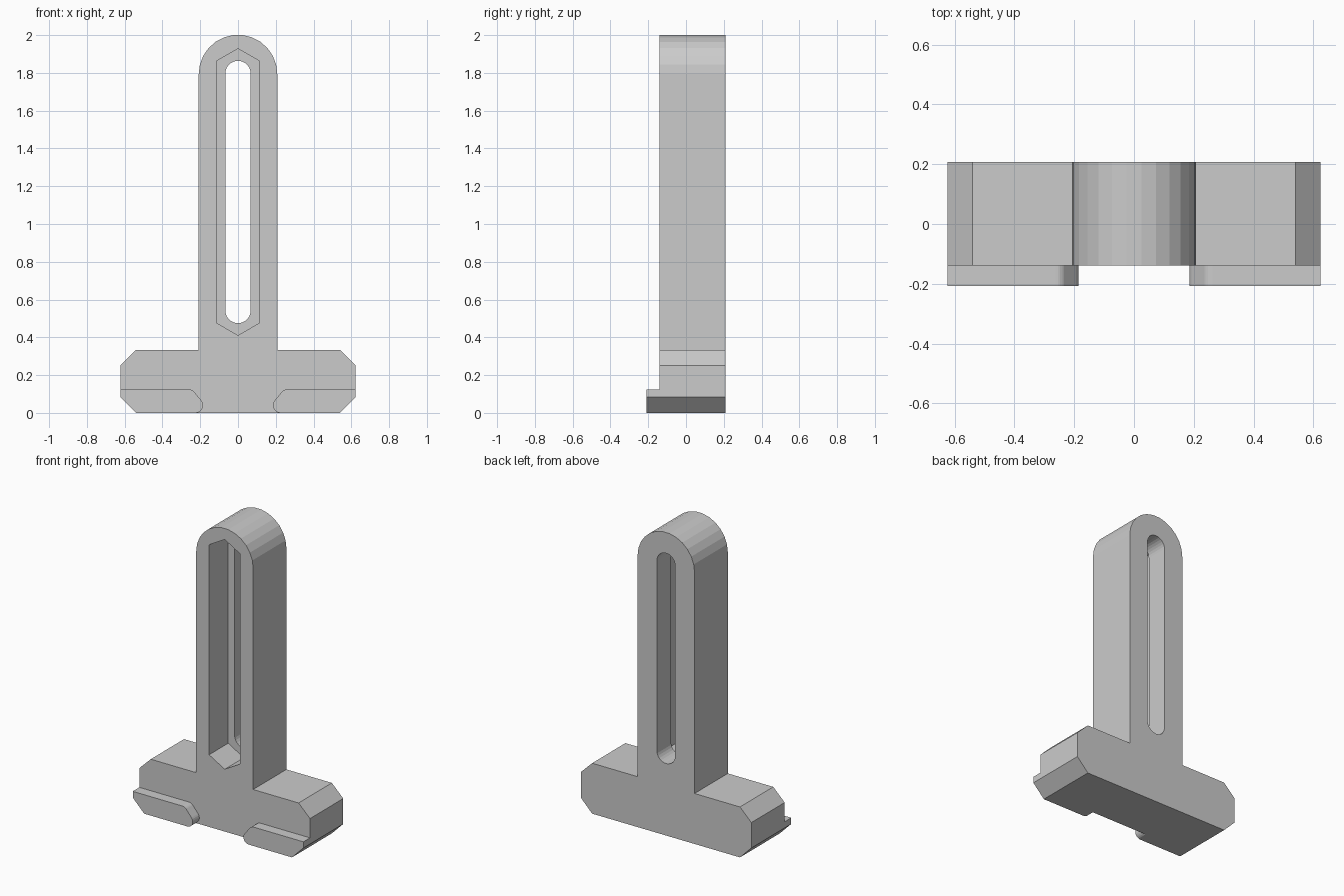
import bpy, bmesh
from math import pi, cos, sin, radians

if "Cube" in bpy.data.objects:
    bpy.data.objects.remove(bpy.data.objects["Cube"])

R, BACK, FACE, FRONT = 0.208, 0.208, -0.139, -0.208


def arc(cx, cz, r, a0, a1, n):
    """Points on an arc in the XZ plane, angles in degrees."""
    return [(cx + r * cos(radians(a0 + (a1 - a0) * i / n)),
             cz + r * sin(radians(a0 + (a1 - a0) * i / n))) for i in range(n + 1)]


def extrude(name, profile, y0, y1):
    """Solid made by sweeping an XZ profile from y0 to y1."""
    bm = bmesh.new()
    face = bm.faces.new([bm.verts.new((x, y0, z)) for x, z in profile])
    out = bmesh.ops.extrude_face_region(bm, geom=[face])
    verts = [v for v in out["geom"] if isinstance(v, bmesh.types.BMVert)]
    bmesh.ops.translate(bm, verts=verts, vec=(0, y1 - y0, 0))
    bmesh.ops.recalc_face_normals(bm, faces=bm.faces)
    mesh = bpy.data.meshes.new(name)
    bm.to_mesh(mesh)
    bm.free()
    ob = bpy.data.objects.new(name, mesh)
    bpy.context.collection.objects.link(ob)
    return ob


def cut(target, cutter):
    mod = target.modifiers.new(cutter.name, 'BOOLEAN')
    mod.operation = 'DIFFERENCE'
    mod.solver = 'EXACT'
    mod.object = cutter
    cutter.hide_render = True
    cutter.hide_set(True)


# Body: chamfered base and round-topped upright in one profile
right = [(0.54, 0), (0.623, 0.084), (0.623, 0.252), (0.54, 0.333), (R, 0.333)]
top = arc(0, 2 - R * cos(pi / 26), R, 0, 180, 13)
left = [(-x, z) for x, z in reversed(right)]
body = extrude("bracket_body", right + top + left, FACE, BACK)

# Through slot with round ends
LOW, HIGH = 0.542, 1.797
slot = arc(0, HIGH, 0.067, 0, 180, 13) + arc(0, LOW, 0.067, 180, 360, 13)
cut(body, extrude("slot_cutter", slot, FACE - 0.1, BACK + 0.1))

# Elongated hexagonal nut pocket in the front
pocket = arc(0, HIGH, 0.131, 30, 150, 2) + arc(0, LOW, 0.131, 210, 330, 2)
cut(body, extrude("nut_pocket_cutter", pocket, FACE - 0.1, 0.06))

# Raised foot pads on the front, mirrored left to right
pad = [(0.54, 0), (0.623, 0.084), (0.623, 0.125)]
pad += arc(0.262, 0.085, 0.04, 90, 135, 4)
pad += arc(0.225, 0.04, 0.04, 140, 250, 7) + [(0.225, 0)]
pads = extrude("foot_pads", pad, FRONT, FACE)
pads.modifiers.new("mirror", 'MIRROR')
